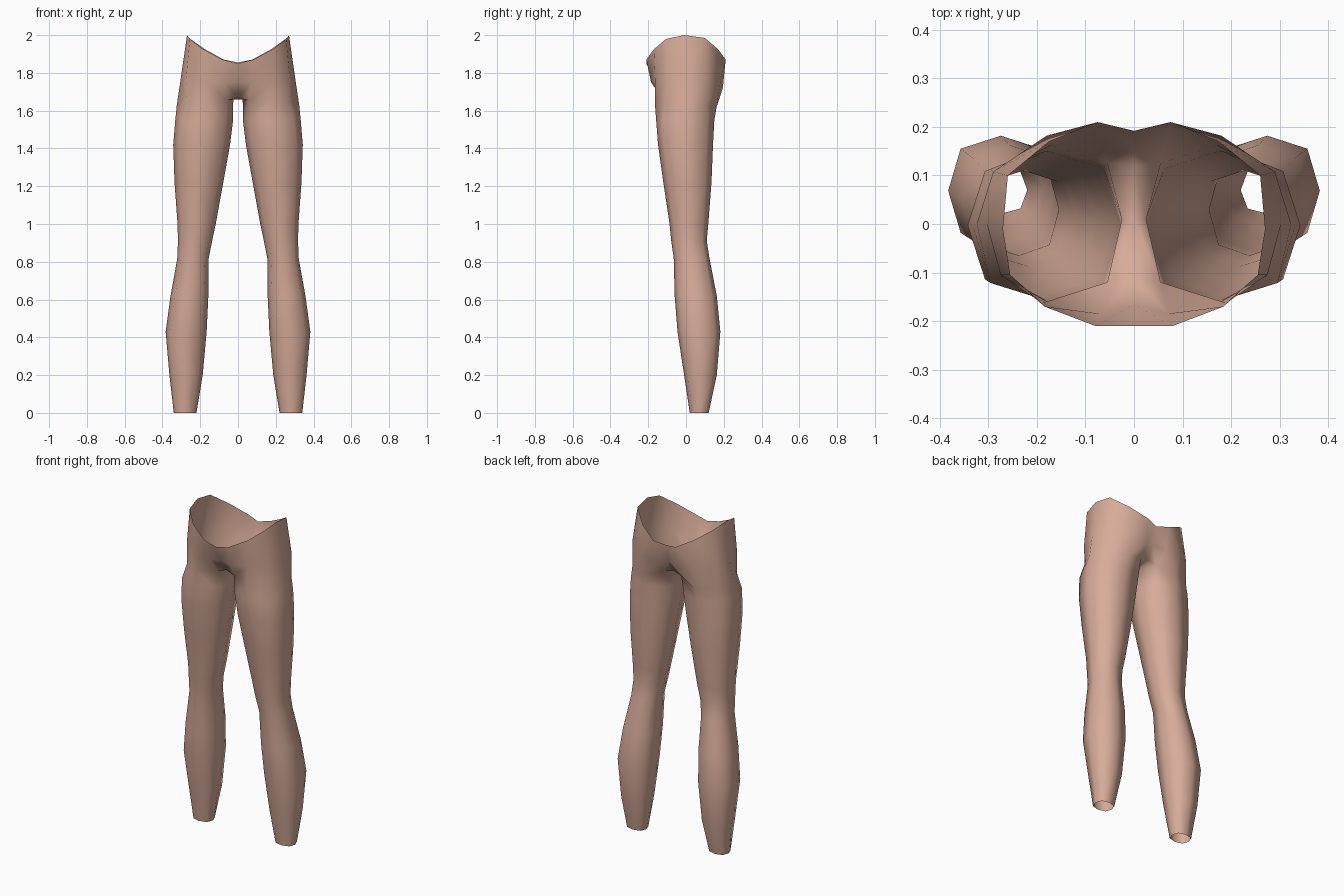
import bpy, bmesh, math

skin = bpy.data.materials.new("skin")
skin.diffuse_color = (0.68, 0.41, 0.32, 1)

bm = bmesh.new()


def add(points):
    return [bm.verts.new(p) for p in points]


def bridge(low, high, closed=False):
    n = len(low)
    for i in range(n if closed else n - 1):
        j = (i + 1) % n
        bm.faces.new((low[i], low[j], high[j], high[i]))


def leg_ring(z, x_in, x_out, y_front, y_back):
    """Eight-sided ring, counter-clockwise, from inner-front round to inner."""
    cx, cy = (x_in + x_out) / 2, (y_front + y_back) / 2
    rx, ry = (x_out - x_in) / 2, (y_back - y_front) / 2
    pts = []
    for k in range(8):
        a = math.radians(225 + 45 * k)
        f = 1.08 if k % 2 == 0 else 1.0     # slightly full corners
        pts.append((cx + rx * f * math.cos(a), cy + ry * f * math.sin(a), z))
    return add(pts)


# Leg from ankle to thigh: z, inner x, outer x, front y, back y
levels = [
    (0.00, 0.22, 0.34, 0.02, 0.12),
    (0.20, 0.187, 0.363, -0.01, 0.163),
    (0.43, 0.166, 0.383, -0.045, 0.182),
    (0.62, 0.157, 0.357, -0.06, 0.163),
    (0.82, 0.155, 0.321, -0.065, 0.124),
    (0.91, 0.137, 0.318, -0.078, 0.11),
    (1.00, 0.118, 0.320, -0.087, 0.118),
    (1.22, 0.078, 0.336, -0.12, 0.135),
    (1.42, 0.042, 0.343, -0.148, 0.143),
    (1.55, 0.026, 0.332, -0.158, 0.15),
]
rings = [leg_ring(*lv) for lv in levels]

# Top of thigh, following the groin
thigh = add([(0.055, -0.12, 1.655), (0.17, -0.165, 1.64), (0.27, -0.11, 1.64),
             (0.324, 0.0, 1.63), (0.29, 0.105, 1.63), (0.17, 0.162, 1.62),
             (0.055, 0.125, 1.655), (0.025, 0.01, 1.66)])
rings.append(thigh)
for low, high in zip(rings, rings[1:]):
    bridge(low, high, True)

# Crotch strip on the centre line
front, crotch, back = add([(0, -0.11, 1.67), (0, 0.01, 1.66), (0, 0.12, 1.67)])
bm.faces.new((crotch, thigh[7], thigh[0], front))
bm.faces.new((back, thigh[6], thigh[7], crotch))

# Hips and the dipped, open waist edge
hips = add([(0, -0.165, 1.75), (0.07, -0.185, 1.75), (0.19, -0.163, 1.76),
            (0.275, -0.105, 1.77), (0.303, 0.0, 1.77), (0.29, 0.108, 1.77),
            (0.18, 0.182, 1.75), (0.07, 0.195, 1.72), (0, 0.165, 1.74)])
waist = add([(0, -0.21, 1.85), (0.08, -0.21, 1.87), (0.185, -0.17, 1.925),
             (0.255, -0.105, 1.98), (0.27, -0.01, 2.0), (0.26, 0.10, 1.985),
             (0.175, 0.17, 1.925), (0.075, 0.21, 1.87), (0, 0.192, 1.855)])
bridge([front] + thigh[:7] + [back], hips)
bridge(hips, waist)

for f in bm.faces:
    f.smooth = True
mesh = bpy.data.meshes.new("legs")
bm.to_mesh(mesh)
bm.free()
mesh.materials.append(skin)
legs = bpy.data.objects.new("legs", mesh)
bpy.context.collection.objects.link(legs)

# Mirror the half into both legs
mir = legs.modifiers.new("mirror", 'MIRROR')
mir.use_axis = (True, False, False)
mir.use_clip = True
mir.merge_threshold = 0.001
